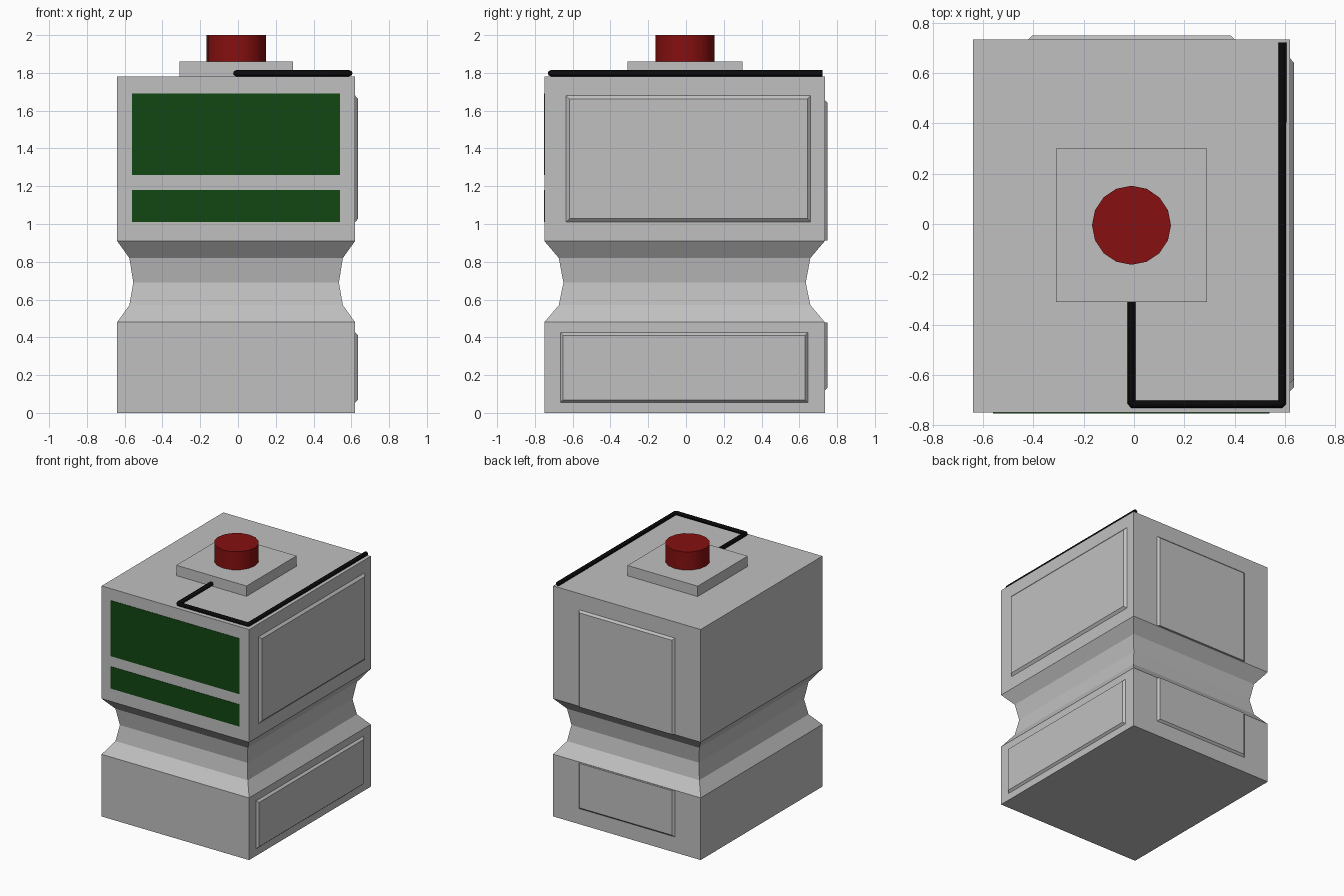
import bpy, bmesh, math

if "Cube" in bpy.data.objects:
    bpy.data.objects.remove(bpy.data.objects["Cube"])

def material(name, rgb):
    m = bpy.data.materials.new(name)
    m.diffuse_color = (*rgb, 1)
    m.use_nodes = True
    m.node_tree.nodes["Principled BSDF"].inputs["Base Color"].default_value = m.diffuse_color
    return m

GREY = material("grey metal", (0.53, 0.53, 0.53))
GREEN = material("screen green", (0.006, 0.063, 0.006))
RED = material("button red", (0.24, 0.005, 0.005))
BLACK = material("cable black", (0.003, 0.003, 0.003))
CX, CY = -0.01, -0.0075      # body axis
HX, HY = 0.63, 0.7425        # body half sizes

def loft(name, rings, mat):
    """Join four-cornered rings into a closed solid."""
    bm = bmesh.new()
    loops = [[bm.verts.new(p) for p in ring] for ring in rings]
    for a, b in zip(loops, loops[1:]):
        for i in range(4):
            j = (i + 1) % 4
            bm.faces.new((a[i], a[j], b[j], b[i]))
    bm.faces.new(loops[0][::-1])
    bm.faces.new(loops[-1])
    bmesh.ops.recalc_face_normals(bm, faces=bm.faces)
    me = bpy.data.meshes.new(name)
    bm.to_mesh(me)
    bm.free()
    me.materials.append(mat)
    ob = bpy.data.objects.new(name, me)
    bpy.context.collection.objects.link(ob)
    return ob

def rect(u0, u1, v0, v1):
    return [(u0, v0), (u1, v0), (u1, v1), (u0, v1)]

# body with pinched waist: (height, scale)
profile = [(0, 1), (0.48, 1), (0.57, 0.897), (0.69, 0.864),
           (0.82, 0.897), (0.91, 1), (1.78, 1)]
loft("body", [[(x, y, z) for x, y in rect(CX - HX * s, CX + HX * s, CY - HY * s, CY + HY * s)]
              for z, s in profile], GREY)

# raised panels on the right side, with sloped borders
def side_panel(name, y0, y1, z0, z1, b):
    base, top = rect(y0, y1, z0, z1), rect(y0 + b, y1 - b, z0 + b, z1 - b)
    loft(name, [[(x, y, z) for y, z in r]
                for x, r in ((0.615, base), (0.62, base), (0.636, top))], GREY)

side_panel("upper_side_panel", -0.635, 0.66, 1.01, 1.68, 0.018)
side_panel("lower_side_panel", -0.665, 0.645, 0.055, 0.425, 0.014)

# raised panels on the back, running out flat at the waist
def back_panel(name, z0, z1, b0, b1):
    base, top = rect(-0.42, 0.40, z0, z1), rect(-0.405, 0.385, z0 + b0, z1 - b1)
    loft(name, [[(x, y, z) for x, z in r]
                for y, r in ((0.73, base), (0.735, base), (0.75, top))], GREY)

back_panel("upper_back_panel", 0.912, 1.655, 0, 0.015)
back_panel("lower_back_panel", 0.12, 0.478, 0.015, 0)

# front screens
for name, z0, z1 in (("main_screen", 1.26, 1.69), ("small_screen", 1.01, 1.18)):
    loft(name, [[(x, y, z) for x, z in rect(-0.56, 0.54, z0, z1)]
                for y in (-0.748, -0.753)], GREEN)

# button plinth on the roof
loft("button_base", [[(x, y, z) for x, y in rect(-0.31, 0.29, -0.31, 0.30)]
                     for z in (1.775, 1.86)], GREY)

# red push button
bpy.ops.mesh.primitive_cylinder_add(vertices=16, radius=0.157, depth=0.15,
                                    location=(CX, -0.005, 1.925))
button = bpy.context.object
button.name = "push_button"
button.data.materials.append(RED)
bpy.ops.object.shade_smooth_by_angle(angle=math.radians(40))

# cable across the roof, with small cut corners
path = [(-0.01, -0.29), (-0.01, -0.71), (-0.005, -0.717), (0.583, -0.717),
        (0.59, -0.71), (0.59, 0.722)]
curve = bpy.data.curves.new("cable", "CURVE")
curve.dimensions = "3D"
curve.bevel_depth = 0.016
curve.bevel_resolution = 2
curve.use_fill_caps = True
spline = curve.splines.new("POLY")
spline.points.add(len(path) - 1)
for p, (x, y) in zip(spline.points, path):
    p.co = (x, y, 1.798, 1)
curve.materials.append(BLACK)
bpy.context.collection.objects.link(bpy.data.objects.new("cable", curve))
